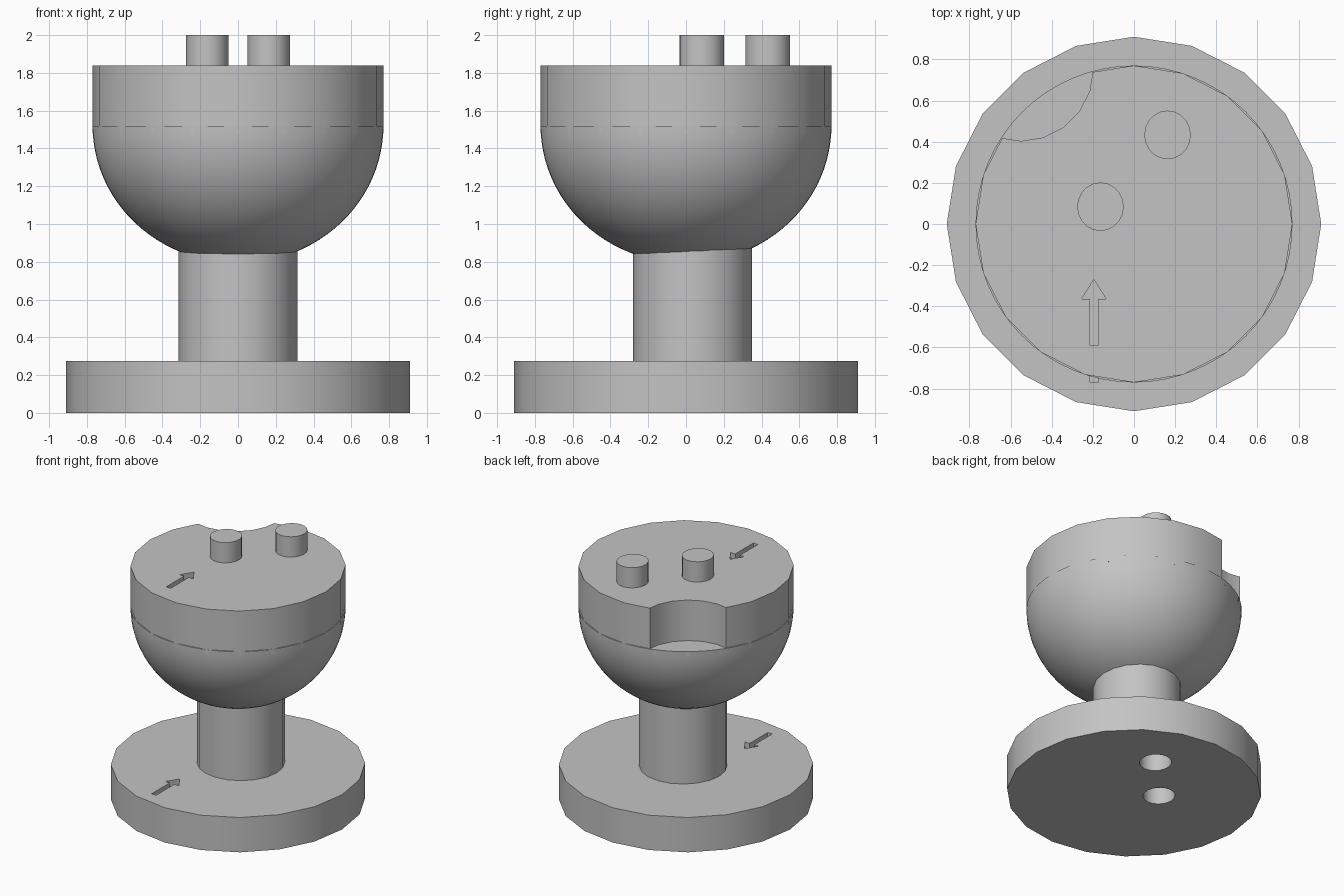
import bpy, bmesh, math

cube = bpy.data.objects.get("Cube")
if cube:
    bpy.data.objects.remove(cube, do_unlink=True)

grey = bpy.data.materials.new("plain grey")
grey.use_nodes = True
grey.diffuse_color = (0.55, 0.55, 0.55, 1)
grey.node_tree.nodes["Principled BSDF"].inputs["Base Color"].default_value = grey.diffuse_color


def finish(name, bm):
    bmesh.ops.recalc_face_normals(bm, faces=bm.faces[:])
    mesh = bpy.data.meshes.new(name)
    bm.to_mesh(mesh)
    bm.free()
    mesh.materials.append(grey)
    obj = bpy.data.objects.new(name, mesh)
    bpy.context.collection.objects.link(obj)
    return obj


def prism(name, outline, low, high):
    """Extrude a closed xy outline from z = low to z = high."""
    bm = bmesh.new()
    face = bm.faces.new([bm.verts.new((x, y, low)) for x, y in outline])
    grown = bmesh.ops.extrude_face_region(bm, geom=[face])["geom"]
    verts = [v for v in grown if isinstance(v, bmesh.types.BMVert)]
    bmesh.ops.translate(bm, verts=verts, vec=(0, 0, high - low))
    return finish(name, bm)


def disc(name, x, y, radius, low, high, sides=20, stretch=1.0):
    ring = [(x + radius * math.cos(math.tau * i / sides),
             y + radius * stretch * math.sin(math.tau * i / sides)) for i in range(sides)]
    return prism(name, ring, low, high)


def arrow(name, y, low, high):
    half = [(0, 0.32), (0.06, 0.225), (0.02, 0.225), (0.02, 0)]
    outline = half + [(-px, py) for px, py in reversed(half[1:])]
    return prism(name, [(px - 0.195, py + y) for px, py in outline], low, high)


def cut(target, cutter):
    cutter.hide_render = True
    mod = target.modifiers.new("cut", 'BOOLEAN')
    mod.operation = 'DIFFERENCE'
    mod.solver = 'EXACT'
    mod.object = cutter
    bpy.context.view_layer.objects.active = target
    bpy.ops.object.modifier_apply(modifier=mod.name)
    bpy.data.objects.remove(cutter, do_unlink=True)


BASE_TOP, RIM, HEAD_TOP = 0.275, 1.52, 1.84
PEGS = [(-0.163, 0.084), (0.163, 0.433)]

# Round foot, with sockets beneath and an arrow groove on top
foot = disc("foot", 0, 0, 0.91, 0, BASE_TOP)
for x, y in PEGS:
    cut(foot, disc("socket_cutter", x, y, 0.113, -0.1, 0.17, 20, 1.045))
cut(foot, arrow("foot_arrow_cutter", -0.77, BASE_TOP - 0.045, BASE_TOP + 0.1))

# Stem, set slightly back
stem = disc("stem", 0, 0.035, 0.315, BASE_TOP, 0.95)

# Rounded bowl under the head, flat on top
bm = bmesh.new()
bmesh.ops.create_uvsphere(bm, u_segments=64, v_segments=48, radius=0.77)
bmesh.ops.scale(bm, vec=(1, 1, 0.945), verts=bm.verts[:])
bmesh.ops.bisect_plane(bm, geom=bm.verts[:] + bm.edges[:] + bm.faces[:], dist=1e-5,
                       plane_co=(0, 0, 0), plane_no=(0, 0, 1), clear_outer=True)
bmesh.ops.holes_fill(bm, edges=[e for e in bm.edges if e.is_boundary], sides=0)
bmesh.ops.translate(bm, verts=bm.verts[:], vec=(0, 0, RIM))
bowl = finish("bowl", bm)

# Head collar with a scooped notch and an arrow groove
collar = disc("collar", 0, 0, 0.77, RIM - 0.04, HEAD_TOP)
cut(collar, disc("notch_cutter", -0.55, 0.755, 0.352, RIM - 0.002, HEAD_TOP + 0.2))
cut(collar, arrow("head_arrow_cutter", -0.59, HEAD_TOP - 0.045, HEAD_TOP + 0.1))

# Pegs on top
pegs = [disc(name, x, y, 0.113, HEAD_TOP - 0.02, 2.0, 20, 1.045)
        for name, (x, y) in zip(("front_peg", "back_peg"), PEGS)]

# Smooth curved walls, crisp rims
for obj in [foot, stem, bowl, collar] + pegs:
    bpy.ops.object.select_all(action='DESELECT')
    obj.select_set(True)
    bpy.context.view_layer.objects.active = obj
    bpy.ops.object.shade_smooth_by_angle(angle=math.radians(30))
